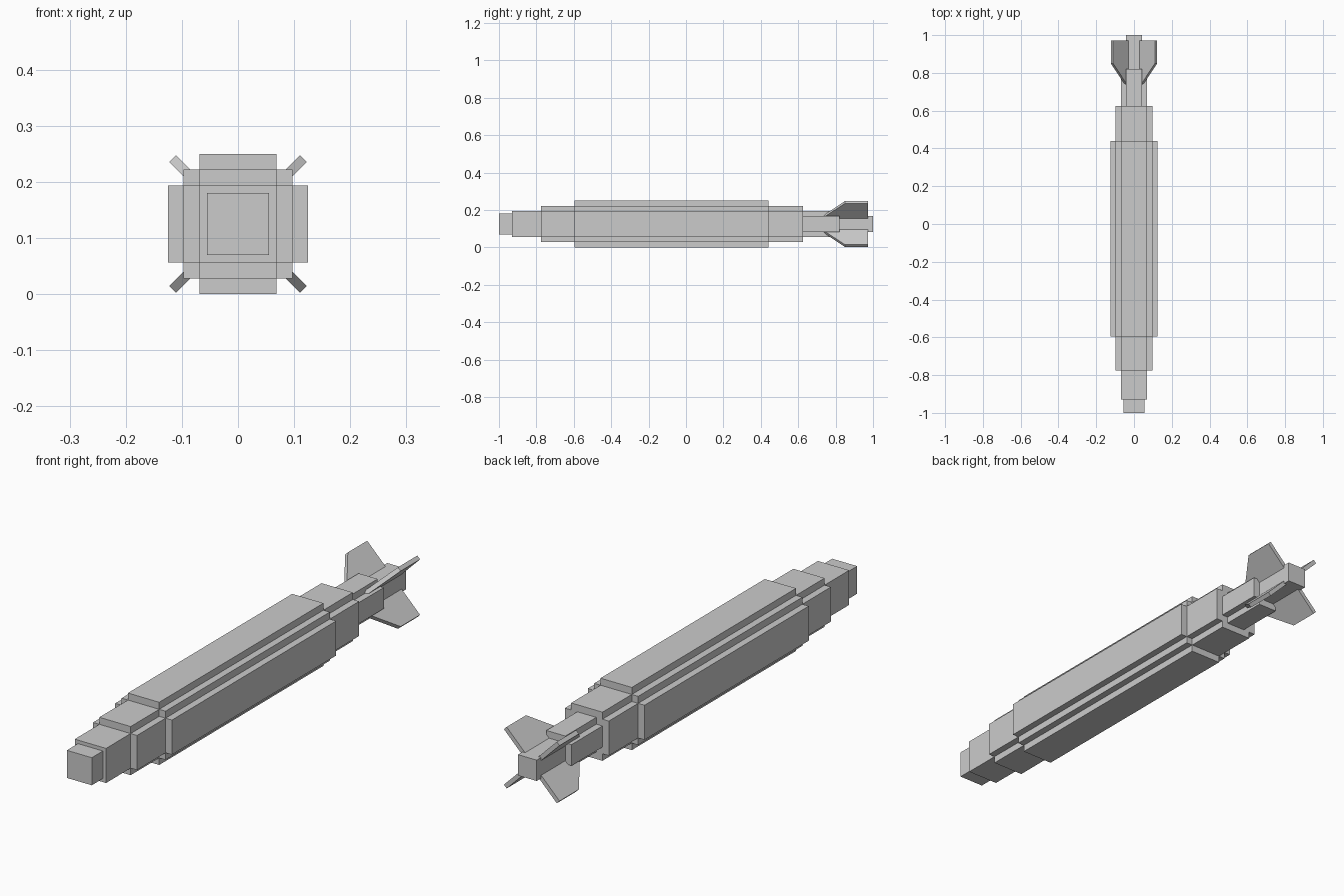
import bpy, bmesh
from math import radians
from mathutils import Matrix, Vector

if "Cube" in bpy.data.objects:
    bpy.data.objects.remove(bpy.data.objects["Cube"])

CENTRE = Vector((0, 0, 0.125))


def prism(name, points, offset, matrix=Matrix()):
    """Extrude a closed outline by an offset vector, then place it."""
    bm = bmesh.new()
    face = bm.faces.new([bm.verts.new(p) for p in points])
    res = bmesh.ops.extrude_face_region(bm, geom=[face], use_keep_orig=True)
    verts = [g for g in res["geom"] if isinstance(g, bmesh.types.BMVert)]
    bmesh.ops.translate(bm, verts=verts, vec=offset)
    bmesh.ops.recalc_face_normals(bm, faces=bm.faces)
    bm.transform(Matrix.Translation(CENTRE) @ matrix)
    mesh = bpy.data.meshes.new(name)
    bm.to_mesh(mesh)
    bm.free()
    obj = bpy.data.objects.new(name, mesh)
    bpy.context.collection.objects.link(obj)


def section(name, quarter, y0, y1):
    """Stepped body section: a quarter outline turned four times around y."""
    points, quad = [], quarter
    for _ in range(4):
        points += [(x, y0, z) for x, z in quad]
        quad = [(-z, x) for x, z in quad]
    prism(name, points, Vector((0, y1 - y0, 0)))


def cross(wide, narrow):
    return [(wide, narrow), (narrow, narrow), (narrow, wide)]


# Stepped body, nose to tail; inner sections run slightly into the next
section("nose_tip", [(0.055, 0.055)], -1.0, -0.92)
section("nose_block", [(0.069, 0.069)], -0.93, -0.765)
section("body_core", cross(0.097, 0.069), -0.775, 0.625)
section("body_shell", [(0.125, 0.069), (0.097, 0.069), (0.097, 0.097),
                       (0.069, 0.097), (0.069, 0.125)], -0.595, 0.44)
section("tail_cross", cross(0.069, 0.042), 0.615, 0.82)
section("tail_boom", [(0.0415, 0.0415)], 0.81, 1.0)

# Four diagonal tail fins
THICK = 0.017
outline = [(0.045, 0.722), (0.165, 0.85), (0.165, 0.972), (0.045, 0.972)]
for i in range(4):
    turn = Matrix.Rotation(radians(45 + 90 * i), 4, 'Y')
    prism(f"tail_fin_{i + 1}", [(r, y, -THICK / 2) for r, y in outline],
          Vector((0, 0, THICK)), turn)
